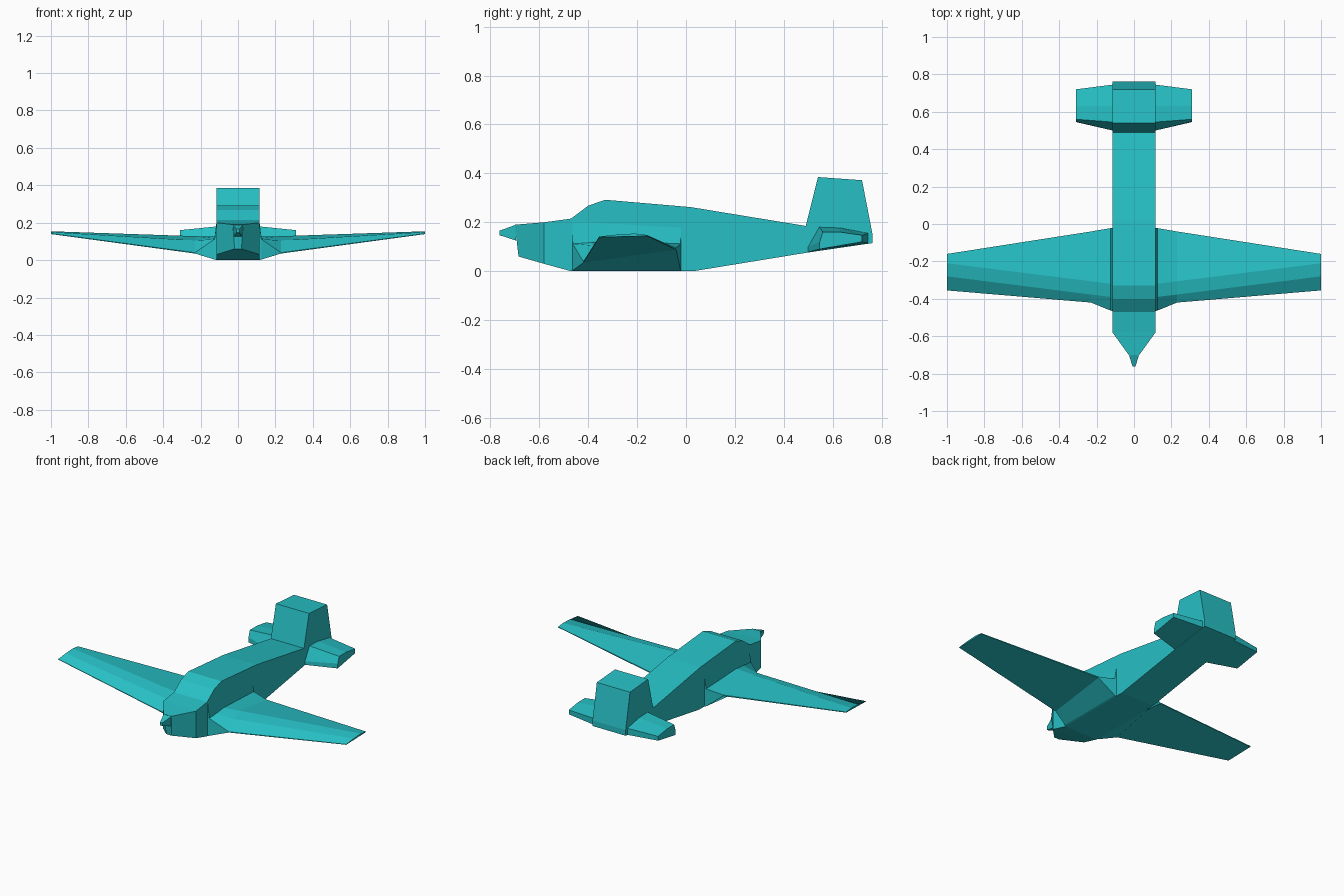
import bpy, bmesh

if "Cube" in bpy.data.objects:
    bpy.data.objects.remove(bpy.data.objects["Cube"])

teal = bpy.data.materials.new("teal")
teal.diffuse_color = (0.02, 0.53, 0.56, 1)
teal.use_nodes = True
teal.node_tree.nodes["Principled BSDF"].inputs["Base Color"].default_value = teal.diffuse_color
W = 0.115  # half width of the body


def loft(name, sections, mirror=False):
    """Skin a row of matching closed sections and cap both ends."""
    bm = bmesh.new()
    rings = [[bm.verts.new(p) for p in s] for s in sections]
    n = len(rings[0])
    for a, b in zip(rings, rings[1:]):
        for i in range(n):
            j = (i + 1) % n
            bm.faces.new((a[i], a[j], b[j], b[i]))
    bm.faces.new(rings[0][::-1])
    bm.faces.new(rings[-1])
    bmesh.ops.recalc_face_normals(bm, faces=bm.faces)
    mesh = bpy.data.meshes.new(name)
    bm.to_mesh(mesh)
    bm.free()
    mesh.materials.append(teal)
    ob = bpy.data.objects.new(name, mesh)
    bpy.context.collection.objects.link(ob)
    if mirror:
        ob.modifiers.new("mirror", 'MIRROR').use_axis = (True, False, False)
    return ob


def side(x, profile):
    return [(x, y, z) for y, z in profile]


def quad(hw_low, y_low, z_low, hw_top, y_top, z_top):
    return [(-hw_low, y_low, z_low), (hw_low, y_low, z_low),
            (hw_top, y_top, z_top), (-hw_top, y_top, z_top)]


# Body: side profile extruded across the width
body = [(-0.58, 0.03), (-0.47, 0), (0.03, 0), (0.49, 0.075), (0.763, 0.115),
        (0.763, 0.15), (0.49, 0.185), (0.02, 0.262), (-0.33, 0.292),
        (-0.40, 0.268), (-0.47, 0.215), (-0.58, 0.2)]
loft("fuselage", [side(-W, body), side(W, body)])

# Upright tail block
fin = [(0.49, 0.185), (0.763, 0.15), (0.72, 0.372), (0.54, 0.385)]
loft("tail_fin", [side(-W, fin), side(W, fin)])

# Tapered nose and spinner
loft("nose", [quad(W, -0.58, 0.03, W, -0.58, 0.2),
              quad(0.018, -0.685, 0.06, 0.028, -0.70, 0.19)])
loft("spinner", [quad(0.02, -0.695, 0.125, 0.028, -0.695, 0.19),
                 quad(0.008, -0.762, 0.147, 0.008, -0.762, 0.166)])

# Wings with a flared root
loft("wing", [
    side(W, [(-0.465, 0), (-0.465, 0.205), (-0.39, 0.2), (-0.32, 0.195),
             (-0.02, 0.178), (-0.02, 0)]),
    side(0.125, [(-0.463, 0.003), (-0.463, 0.112), (-0.39, 0.117), (-0.32, 0.125),
                 (-0.022, 0.112), (-0.022, 0.003)]),
    side(0.23, [(-0.42, 0.035), (-0.42, 0.04), (-0.377, 0.105), (-0.306, 0.128),
                (-0.04, 0.095), (-0.04, 0.088)]),
    side(1.0, [(-0.355, 0.139), (-0.355, 0.142), (-0.28, 0.15), (-0.21, 0.154),
               (-0.16, 0.148), (-0.16, 0.144)]),
], mirror=True)

# Tailplanes
loft("tailplane", [
    side(W, [(0.5, 0.078), (0.5, 0.10), (0.545, 0.18), (0.63, 0.177),
             (0.745, 0.155), (0.745, 0.114)]),
    side(0.31, [(0.545, 0.09), (0.547, 0.12), (0.56, 0.16), (0.63, 0.16),
                (0.72, 0.147), (0.72, 0.12)]),
], mirror=True)
